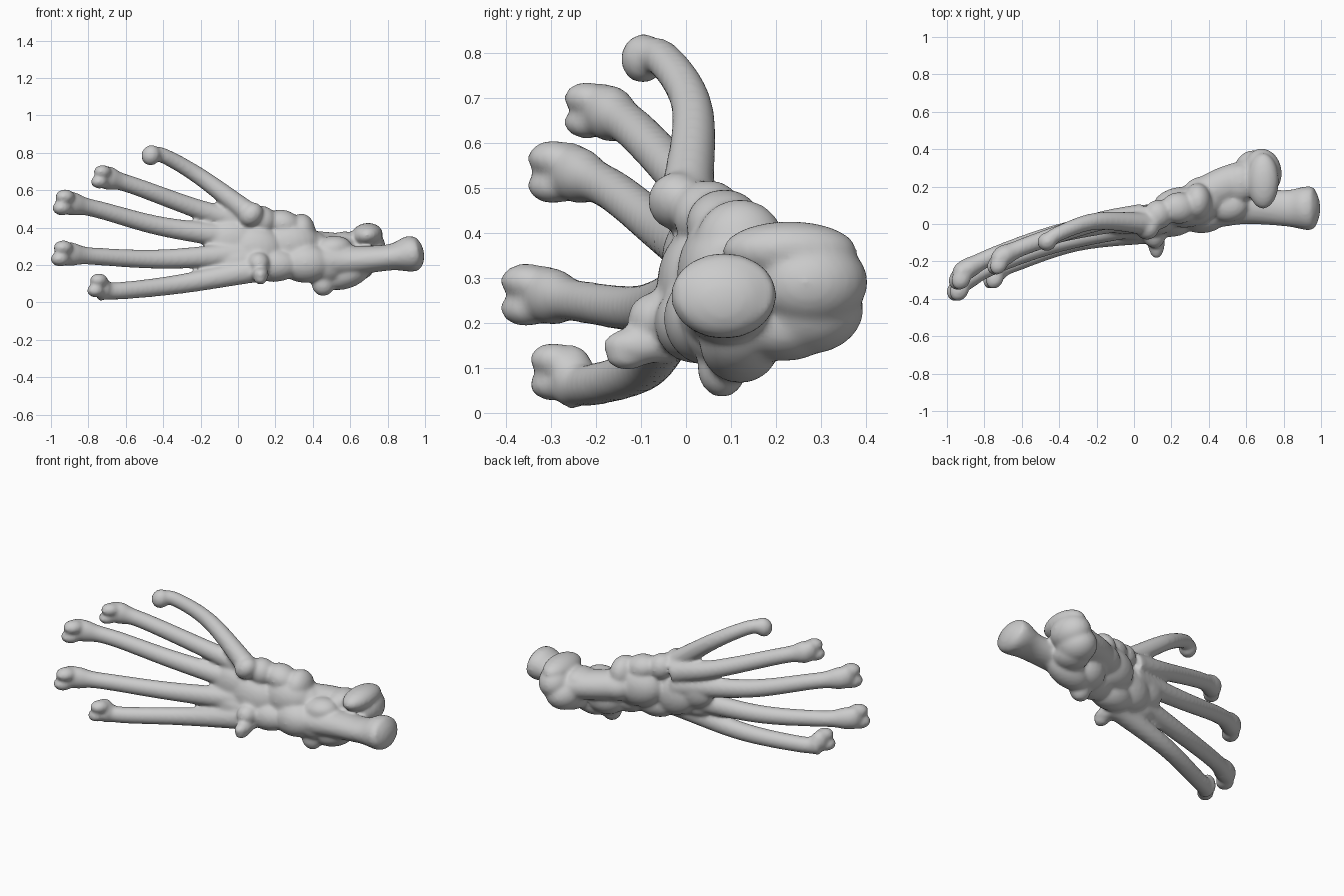
import bpy, bmesh, math
from mathutils import Vector, Matrix

if "Cube" in bpy.data.objects:
    bpy.data.objects.remove(bpy.data.objects["Cube"])

bone = bpy.data.materials.new("bone_grey")
bone.diffuse_color = (0.6, 0.6, 0.6, 1)
bone.use_nodes = True
bone.node_tree.nodes["Principled BSDF"].inputs["Base Color"].default_value = bone.diffuse_color
bm = bmesh.new()


def spline(pts, steps=10):
    """Catmull-Rom curve through the points."""
    p = [Vector(q) for q in pts]
    p = [2 * p[0] - p[1]] + p + [2 * p[-1] - p[-2]]
    out = []
    for a, b, c, d in zip(p, p[1:], p[2:], p[3:]):
        for k in range(steps):
            t = k / steps
            out.append(0.5 * (2 * b + (c - a) * t + (2 * a - 5 * b + 4 * c - d) * t * t
                              + (3 * b - a - 3 * c + d) * t ** 3))
    return out + [p[-2]]


def tube(pts, radius, sides=20):
    """Sweep an ellipse along a curve; radius(t) gives depth and height."""
    pos = spline(pts)
    last = len(pos) - 1
    rings = []
    for i, p in enumerate(pos):
        t = (pos[min(i + 1, last)] - pos[max(i - 1, 0)]).normalized()
        up = t.cross(Vector((0, 1, 0))).normalized()
        side = up.cross(t)
        rd, rh = radius(i / last)
        angles = [2 * math.pi * k / sides for k in range(sides)]
        rings.append([bm.verts.new(p + side * rd * math.cos(a) + up * rh * math.sin(a)) for a in angles])
    for r, s in zip(rings, rings[1:]):
        for k in range(sides):
            m = (k + 1) % sides
            bm.faces.new((r[k], r[m], s[m], s[k]))
    bm.faces.new(rings[0][::-1])
    bm.faces.new(rings[-1])


def blob(centre, size, tilt=0, turn=0):
    """Ellipsoid, tilted about y and turned about z (degrees)."""
    m = (Matrix.Translation(centre) @ Matrix.Rotation(math.radians(turn), 4, 'Z')
         @ Matrix.Rotation(math.radians(tilt), 4, 'Y') @ Matrix.Diagonal((*size, 1)))
    bmesh.ops.create_uvsphere(bm, u_segments=24, v_segments=14, radius=1, matrix=m)


def shaft_radius(t):
    """Flared head, slim shaft, broad base."""
    head = math.exp(-((t - 0.06) / 0.1) ** 2)
    return 0.046 + 0.01 * head + 0.015 * t ** 3, 0.046 + 0.018 * head + 0.022 * t ** 3


def thin_radius(t):
    r = 0.04 + 0.008 * math.exp(-(t / 0.12) ** 2) + 0.022 * t ** 3
    return r, r


def toe_bone(path, knuckle=1.0, lift=0.0):
    """Long bone with a blocky twin knuckle curling forward at its head."""
    tube(path, shaft_radius)
    head = Vector(path[0]) + Vector((0, 0, lift))
    blob(head, Vector((.05, .055, .066)) * knuckle, 0, -30)
    for e in (-1, 1):
        blob(head + Vector((-.012 + .008 * e, -.04, .03 * e * knuckle)),
             Vector((.05, .06, .04)) * knuckle, 0, -30)


# First toe: slim curved bone with a plain rounded head
tube([(-.47, -.1, .785), (-.4, -.05, .785), (-.2, .015, .67), (.08, 0, .46)], thin_radius)
blob((-.465, -.095, .787), (.052, .05, .056), 25, 20)
blob((.07, -.02, .47), (.06, .065, .07), 45)

# Second to fifth toes
toe_bone([(-.72, -.18, .672), (-.56, -.11, .625), (-.2, .01, .495), (.05, .05, .43)], .9)
toe_bone([(-.92, -.255, .535), (-.74, -.165, .495), (-.4, -.05, .405), (.05, .04, .34)])
toe_bone([(-.93, -.315, .262), (-.74, -.22, .245), (-.4, -.1, .232), (.05, 0, .26)])
toe_bone([(-.74, -.255, .073), (-.64, -.21, .062), (-.3, -.095, .1), (.13, -.04, .18)], .92, .018)

# Spur beside the fifth base, and the joined toe bases
blob((.12, -.1, .15), (.045, .085, .042), 0, 0)
blob((.12, -.13, .125), (.035, .05, .03))
blob((.11, -.06, .21), (.06, .07, .06))
blob((-.04, .01, .33), (.15, .065, .11))
blob((-.02, -.03, .22), (.14, .055, .07))

# Wedge-shaped middle bones
blob((.08, .02, .28), (.16, .085, .13))
blob((.19, .02, .2), (.14, .09, .09))
blob((.13, .05, .44), (.08, .08, .075), 45)
blob((.24, .085, .42), (.1, .085, .075), 15)
blob((.34, .12, .375), (.075, .1, .1))
blob((.27, .09, .31), (.17, .11, .13))
blob((.37, .14, .3), (.12, .115, .09))
blob((.36, .05, .21), (.14, .1, .105))


def heel_radius(t):
    """Broad front, narrow waist, flared end."""
    flare = math.exp(-((t - 0.92) / 0.16) ** 2)
    return 0.095 + 0.022 * flare + 0.015 * math.exp(-((t - 0.2) / 0.2) ** 2), 0.1 - 0.05 * t + 0.042 * flare


# Heel bone with a rounded end and a lower bump
tube([(.36, .08, .22), (.55, .1, .22), (.8, .085, .24), (.965, .085, .268)], heel_radius)
blob((.93, .083, .26), (.065, .118, .096), -10)
blob((.455, .08, .1), (.062, .055, .066))
blob((.46, .11, .2), (.13, .12, .11))
blob((.58, .12, .155), (.14, .09, .08), -20)
blob((.5, .1, .285), (.11, .09, .07), -10)

# Ankle bone: neck and pulley
tube([(.38, .16, .3), (.5, .21, .29), (.66, .25, .27)], lambda t: (.095 + .015 * t, .085))
blob((.69, .23, .36), (.085, .15, .065), -8)
blob((.69, .28, .29), (.1, .125, .1), 0, 10)
blob((.64, .27, .23), (.11, .125, .1))
blob((.63, .22, .19), (.1, .11, .075))
blob((.57, .22, .32), (.08, .1, .06))

# Fuse all pieces into one smooth organic surface
bmesh.ops.recalc_face_normals(bm, faces=bm.faces)
me = bpy.data.meshes.new("foot_bones")
bm.to_mesh(me)
bm.free()
me.materials.append(bone)
ob = bpy.data.objects.new("foot_bones", me)
bpy.context.collection.objects.link(ob)
rm = ob.modifiers.new("fuse", 'REMESH')
rm.mode = 'VOXEL'
rm.voxel_size = 0.01
rm.use_smooth_shade = True
sm = ob.modifiers.new("soften", 'SMOOTH')
sm.iterations = 10
